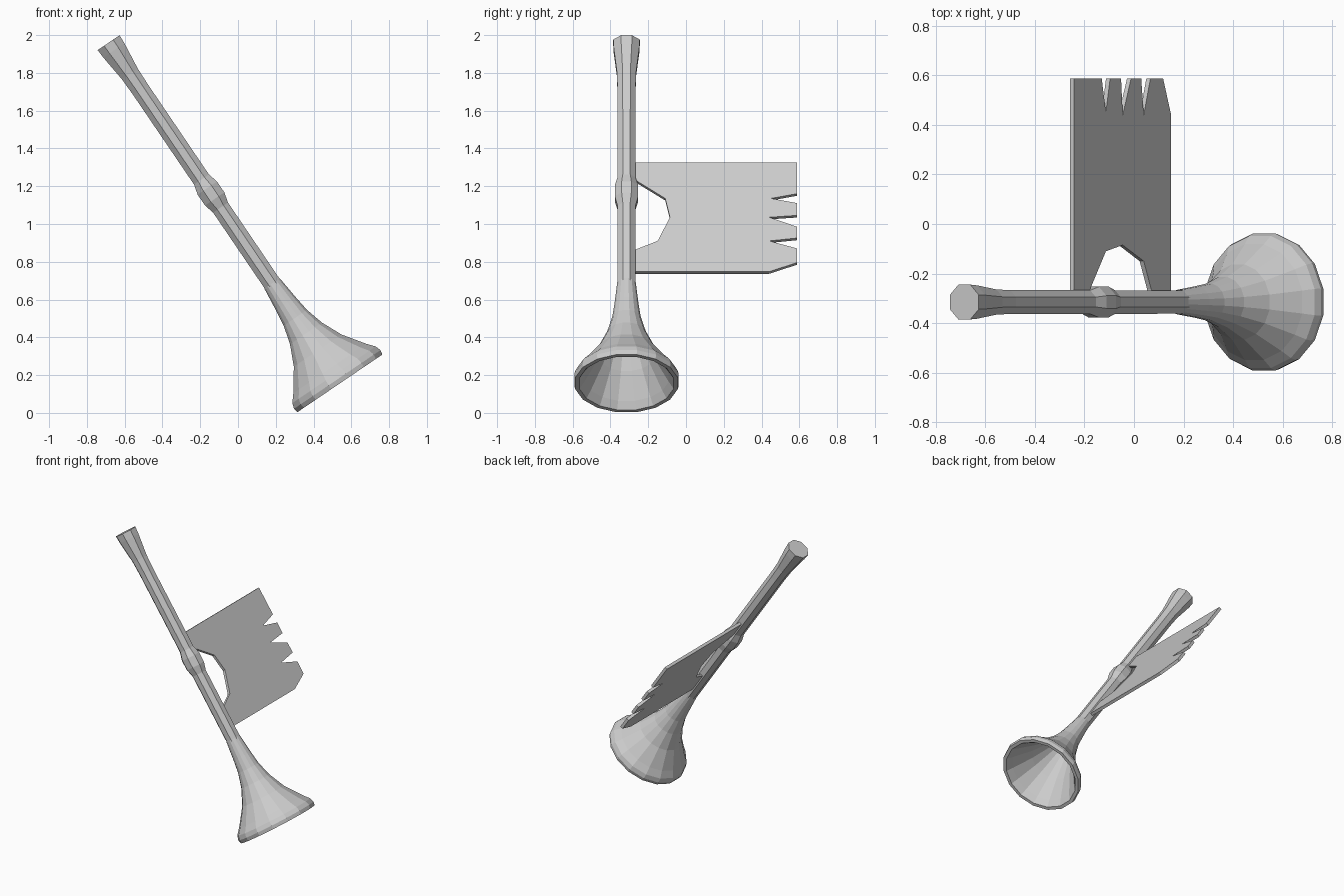
import bpy, bmesh, math
from mathutils import Vector

if "Cube" in bpy.data.objects:
    bpy.data.objects.remove(bpy.data.objects["Cube"])

# Slanted horn axis: distance t runs from mouthpiece to bell
ORIGIN = Vector((-0.685, -0.315, 1.96))
AXIS = Vector((0.562, 0, -0.828)).normalized()
SIDE = Vector((0.828, 0, 0.562)).normalized()
Y = Vector((0, 1, 0))


def finish(bm, name):
    bmesh.ops.recalc_face_normals(bm, faces=bm.faces)
    mesh = bpy.data.meshes.new(name)
    bm.to_mesh(mesh)
    bm.free()
    obj = bpy.data.objects.new(name, mesh)
    bpy.context.collection.objects.link(obj)
    return obj


def lathe(name, profile, sides, cap_start=False, cap_end=False):
    """Revolve (t, radius) pairs around the horn axis."""
    bm = bmesh.new()
    rings = []
    for t, r in profile:
        ring = []
        for i in range(sides):
            a = 2 * math.pi * (i + 0.5) / sides
            ring.append(bm.verts.new(ORIGIN + AXIS * t + (SIDE * math.cos(a) + Y * math.sin(a)) * r))
        rings.append(ring)
    for a, b in zip(rings, rings[1:]):
        for i in range(sides):
            j = (i + 1) % sides
            bm.faces.new((a[i], a[j], b[j], b[i]))
    if cap_start:
        bm.faces.new(rings[0])
    if cap_end:
        bm.faces.new(rings[-1])
    return finish(bm, name)


# Mouthpiece and tube
lathe("tube", [(0, 0.076), (0.05, 0.073), (0.2, 0.055), (0.3, 0.052), (1.6, 0.051)],
      8, cap_start=True, cap_end=True)

# Grip knot in the middle of the tube
lathe("knot", [(0.87, 0.05), (0.93, 0.067), (1.0, 0.067), (1.06, 0.05)], 8, True, True)

# Flared bell: outside, rolled rim, then hollow inside
lathe("bell", [(1.54, 0.05), (1.67, 0.064), (1.76, 0.076), (1.86, 0.104), (1.97, 0.155),
               (2.085, 0.238), (2.125, 0.272), (2.155, 0.282), (2.18, 0.277),
               (2.18, 0.255), (2.14, 0.228), (2.0, 0.15), (1.86, 0.09), (1.78, 0.05)],
      16, cap_end=True)

# Banner: four strips as (y, z) outlines lying in the plane of the horn axis
strips = [
    [(-0.3, 1.32), (0.588, 1.32), (0.588, 1.155), (0.45, 1.13), (-0.11, 1.13),
     (-0.265, 1.225), (-0.3, 1.225)],
    [(-0.11, 1.13), (0.45, 1.13), (0.588, 1.105), (0.588, 1.04), (0.44, 1.03), (-0.085, 1.03)],
    [(-0.085, 1.03), (0.44, 1.03), (0.588, 0.98), (0.588, 0.92), (0.44, 0.905), (-0.15, 0.905)],
    [(-0.15, 0.905), (0.44, 0.905), (0.588, 0.865), (0.588, 0.79), (0.44, 0.742),
     (-0.3, 0.742), (-0.3, 0.86), (-0.265, 0.86)],
]
bm = bmesh.new()
for strip in strips:
    verts = []
    for y, z in strip:
        p = ORIGIN + AXIS * ((z - ORIGIN.z) / AXIS.z)
        verts.append(bm.verts.new((p.x, y, z)))
    bm.faces.new(verts)
bmesh.ops.remove_doubles(bm, verts=bm.verts, dist=0.001)
banner = finish(bm, "banner")
solid = banner.modifiers.new("thickness", 'SOLIDIFY')
solid.thickness = 0.02
solid.offset = 0
